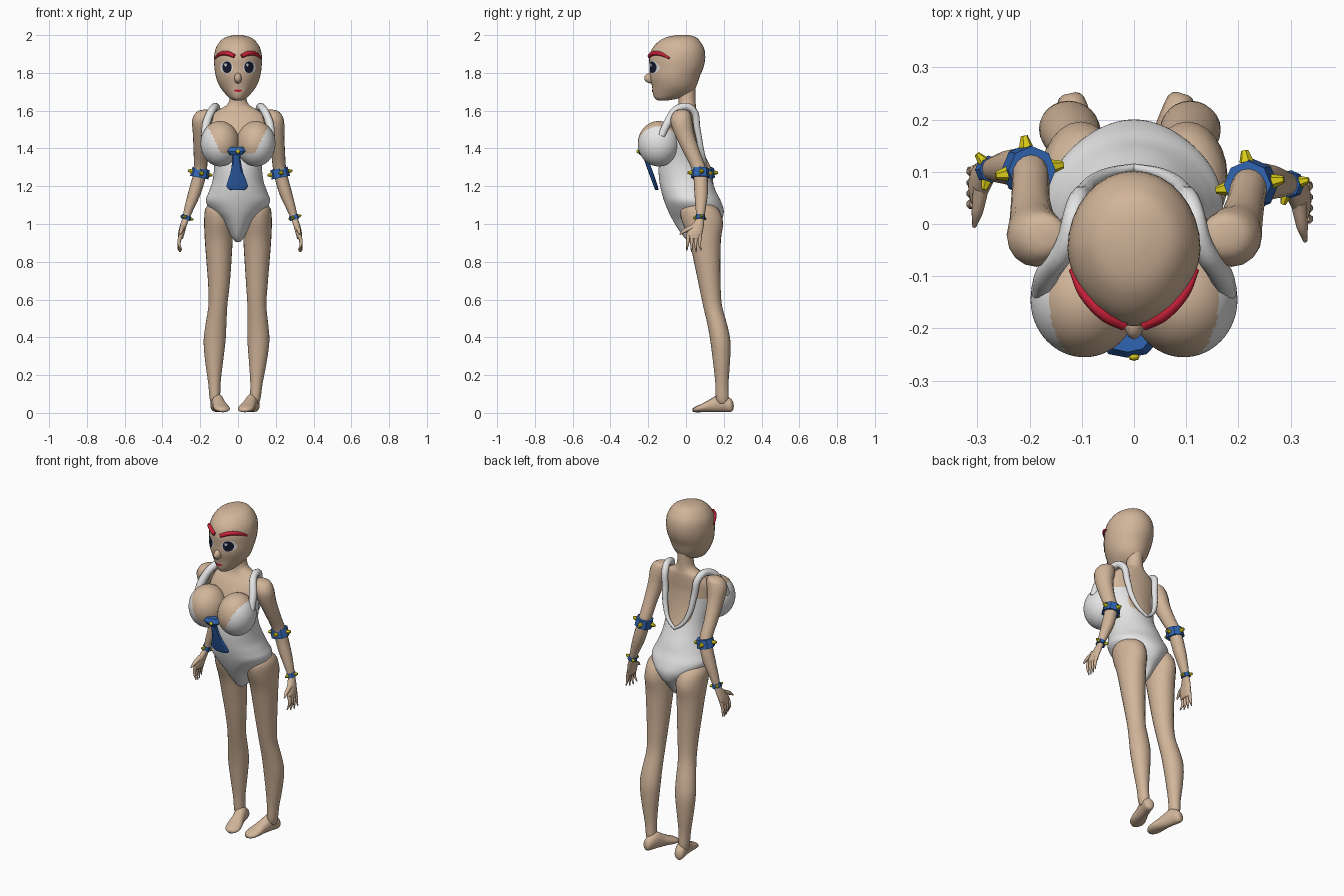
import bpy, bmesh, math
from mathutils import Vector, Matrix
from mathutils.bvhtree import BVHTree

if "Cube" in bpy.data.objects:
    bpy.data.objects.remove(bpy.data.objects["Cube"])


def material(name, rgb):
    m = bpy.data.materials.new(name)
    m.diffuse_color = (*rgb, 1)
    m.use_nodes = True
    m.node_tree.nodes["Principled BSDF"].inputs["Base Color"].default_value = m.diffuse_color
    return m


SKIN = material("skin", (.64, .46, .32))
WHITE = material("white cloth", (.78, .78, .78))
BLUE = material("blue", (.03, .13, .45))
YELLOW = material("yellow", (.72, .62, .01))
RED = material("red", (.58, .015, .04))
NAVY = material("dark navy", (.008, .01, .03))


def finish(name, bm, mats, smooth=True):
    bmesh.ops.recalc_face_normals(bm, faces=bm.faces)
    me = bpy.data.meshes.new(name)
    bm.to_mesh(me)
    bm.free()
    for m in mats:
        me.materials.append(m)
    me.polygons.foreach_set("use_smooth", [smooth] * len(me.polygons))
    ob = bpy.data.objects.new(name, me)
    bpy.context.collection.objects.link(ob)
    return ob


def loft(name, secs, mats, seg=24, sub=3, rule=None, smooth=True, mat=Matrix(), front=1.0):
    """Stack of ellipses (cx, cy, z, rx, ry), smoothly interpolated."""
    secs = [Vector(s) for s in secs]
    rows = []
    for i in range(len(secs) - 1):
        a, b = secs[max(i - 1, 0)], secs[i]
        c, d = secs[i + 1], secs[min(i + 2, len(secs) - 1)]
        for k in range(sub):
            t = k / sub
            rows.append(.5 * (2 * b + (c - a) * t + (2 * a - 5 * b + 4 * c - d) * t * t
                              + (3 * b - a - 3 * c + d) * t ** 3))
    rows.append(secs[-1])
    bm = bmesh.new()
    rings = []
    for cx, cy, z, rx, ry in rows:
        ring = []
        for j in range(seg):
            a = 2 * math.pi * j / seg
            s = math.sin(a)
            s = s if s > 0 else -abs(s) ** front
            ring.append(bm.verts.new(mat @ Vector((cx + rx * math.cos(a), cy + ry * s, z))))
        rings.append(ring)
    for p, q in zip(rings, rings[1:]):
        for j in range(seg):
            bm.faces.new((p[j], p[(j + 1) % seg], q[(j + 1) % seg], q[j]))
    bm.faces.new(rings[0])
    bm.faces.new(rings[-1])
    if rule:
        for f in bm.faces:
            f.material_index = rule(f.calc_center_median())
    return finish(name, bm, mats, smooth)


def ball(name, loc, size, mats, rule=None, u=24, v=16):
    bm = bmesh.new()
    bmesh.ops.create_uvsphere(bm, u_segments=u, v_segments=v, radius=1,
                              matrix=Matrix.Translation(loc) @ Matrix.Diagonal((*size, 1)))
    if rule:
        for f in bm.faces:
            f.material_index = rule(f.calc_center_median())
    return finish(name, bm, mats)


def tube(name, pts, radii, mat):
    cu = bpy.data.curves.new(name, "CURVE")
    cu.dimensions = "3D"
    cu.bevel_depth, cu.bevel_resolution, cu.resolution_u = 1, 2, 5
    cu.use_fill_caps = True
    sp = cu.splines.new("BEZIER")
    sp.bezier_points.add(len(pts) - 1)
    for p, co, r in zip(sp.bezier_points, pts, radii):
        p.co, p.radius = co, r
        p.handle_left_type = p.handle_right_type = "AUTO"
    cu.materials.append(mat)
    ob = bpy.data.objects.new(name, cu)
    bpy.context.collection.objects.link(ob)
    bpy.ops.object.select_all(action="DESELECT")
    ob.select_set(True)
    bpy.context.view_layer.objects.active = ob
    bpy.ops.object.convert(target="MESH")


def suit(c):
    """0 skin, 1 cloth: neckline in front, V opening behind."""
    x = abs(c.x)
    if c.y < 0:
        return int(c.z < min(1.375 + 2 * max(0, x - .09), 1.5))
    return int(c.z < 1.3 + .7 * x or (x > .08 and c.z < 1.48))


# torso with neck: z, front, back, half width
TORSO = [(.905, .02, .09, .012), (.93, -.01, .12, .033), (.97, -.04, .15, .055),
         (1.02, -.07, .188, .09), (1.07, -.095, .2, .14), (1.12, -.115, .185, .17),
         (1.17, -.13, .16, .155), (1.22, -.14, .14, .137), (1.28, -.145, .11, .128),
         (1.34, -.14, .085, .13), (1.42, -.13, .065, .145), (1.5, -.11, .055, .155),
         (1.56, -.08, .055, .145), (1.6, -.05, .055, .11), (1.63, -.04, .052, .06),
         (1.67, -.04, .05, .044), (1.75, -.04, .05, .045)]
loft("torso", [(0, (f + b) / 2, z, w, (b - f) / 2) for z, f, b, w in TORSO],
     [SKIN, WHITE], 80, 6, suit)

# head
HEAD = [(1.655, -.15, -.09, .022), (1.665, -.165, -.04, .042), (1.69, -.175, .025, .068),
        (1.73, -.18, .055, .098), (1.78, -.192, .072, .117), (1.83, -.193, .093, .125),
        (1.88, -.195, .102, .127), (1.93, -.178, .096, .118), (1.97, -.14, .072, .092),
        (1.99, -.1, .05, .062), (2.0, -.05, .015, .02)]
head = loft("head", [(0, (f + b) / 2, z, w, (b - f) / 2) for z, f, b, w in HEAD],
            [SKIN], 32, 3, front=1.2)
ball("nose", (0, -.185, 1.772), (.02, .036, .028), [SKIN], u=12, v=8)
tree = BVHTree.FromPolygons([v.co for v in head.data.vertices],
                            [tuple(p.vertices) for p in head.data.polygons])


def on_face(x, z, off):
    hit = tree.ray_cast(Vector((x, -1, z)), Vector((0, 1, 0)))[0]
    return Vector((x, (hit.y if hit else -.09) - off, z))


def face_plate(name, x, z, rx, rz, off, mat):
    """Thin oval that follows the face."""
    bm = bmesh.new()
    n = 20
    mid = bm.verts.new(on_face(x, z, off))
    rings = [[bm.verts.new(on_face(x + rx * k * math.cos(2 * math.pi * j / n),
                                   z + rz * k * math.sin(2 * math.pi * j / n), off))
              for j in range(n)] for k in (.5, 1)]
    for j in range(n):
        i = (j + 1) % n
        bm.faces.new((mid, rings[0][j], rings[0][i]))
        bm.faces.new((rings[0][j], rings[1][j], rings[1][i], rings[0][i]))
    finish(name, bm, [mat])


def band(name, loc, r, h, tilt, studs, size):
    """Faceted cuff with stubby studs."""
    base = Matrix.Translation(loc) @ Matrix.Rotation(tilt, 4, "Y")
    bm = bmesh.new()
    bmesh.ops.create_cone(bm, cap_ends=True, segments=8, radius1=r, radius2=r * .92,
                          depth=h, matrix=base)
    finish(name, bm, [BLUE], False)
    bm = bmesh.new()
    for k in range(studs):
        bmesh.ops.create_cone(bm, cap_ends=True, segments=6, radius1=size, radius2=size * .5,
                              depth=size * 1.6,
                              matrix=base @ Matrix.Rotation(2 * math.pi * (k + .1) / studs, 4, "Z")
                              @ Matrix.Translation((r + size * .4, 0, 0))
                              @ Matrix.Rotation(math.pi / 2, 4, "Y"))
    finish(name + "_studs", bm, [YELLOW], False)


ARM = [(.165, -.02, 1.605, .02, .02), (.175, -.022, 1.593, .045, .042), (.187, -.025, 1.55, .056, .057),
       (.2, -.01, 1.48, .045, .052), (.212, .03, 1.38, .037, .044), (.222, .072, 1.28, .035, .038),
       (.25, .08, 1.17, .035, .036), (.278, .078, 1.09, .027, .028), (.298, .075, 1.03, .019, .022),
       (.312, .06, .99, .018, .034), (.322, .045, .95, .017, .042), (.326, .042, .92, .012, .036)]
LEG = [(.09, .06, 1.12, .05, .05), (.098, .07, 1.08, .075, .1), (.102, .088, 1.01, .077, .108),
       (.102, .1, .92, .074, .085), (.101, .112, .8, .066, .07), (.1, .125, .68, .057, .058),
       (.1, .14, .57, .05, .05), (.105, .165, .47, .055, .052), (.108, .182, .38, .058, .053),
       (.105, .188, .27, .047, .045), (.098, .19, .16, .033, .035), (.092, .192, .08, .028, .034),
       (.09, .195, .05, .02, .025)]
FOOT = [(0, .035, -.012, .012, .015), (0, .04, 0, .026, .034), (0, .055, .05, .032, .05),
        (0, .042, .1, .035, .038), (0, .028, .15, .043, .024), (0, .02, .185, .038, .017),
        (0, .015, .205, .018, .01)]

for side, s in (("left", -1), ("right", 1)):
    left = s < 0

    def arm_pt(x, y, z):
        t = min(max((1.55 - z) / .27, 0), 1) if left else 0
        return s * (x - .022 * t), y + .028 * t, z

    def leg_x(x, z):
        return s * (x + (.03 * max(0, .7 - z) / .6 if left else 0))

    # limbs
    loft(side + "_arm", [(*arm_pt(*p[:3]), *p[3:]) for p in ARM], [SKIN], 16)
    loft(side + "_leg", [(leg_x(p[0], p[2]), *p[1:]) for p in LEG], [SKIN], 24)
    foot = (Matrix.Translation((leg_x(.09, .08), .238, 0))
            @ Matrix.Rotation(.22 if left else -.3, 4, "Z") @ Matrix.Rotation(math.pi / 2, 4, "X"))
    loft(side + "_foot", FOOT, [SKIN], 16, mat=foot)

    # fingers and thumb
    for k in range(4):
        y = .012 + .021 * k
        tube(f"{side}_finger_{k}", [arm_pt(.326, y, .94), arm_pt(.334, y - .003, .9),
                                    arm_pt(.32 + .006 * k, y - .008 + .004 * k, .86 - .008 * (k in (1, 2)))],
             [.011, .009, .003], SKIN)
    tube(side + "_thumb", [arm_pt(.315, .04, .985), arm_pt(.322, -.005, .965), arm_pt(.328, -.033, .945)],
         [.015, .011, .004], SKIN)

    # studded cuffs
    band(side + "_elbow_cuff", arm_pt(.222, .075, 1.27), .05, .05, -s * .2, 4, .014)
    band(side + "_wrist_cuff", arm_pt(.297, .076, 1.035), .027, .024, -s * .3, 3, .011)

    # bust and shoulder strap
    ball(side + "_bust", (s * .095, -.145, 1.425), (.103, .11, .12), [SKIN, WHITE],
         lambda c: int(c.z < 1.375 + 2 * max(0, abs(c.x) - .09)), 64, 48)
    strap = [(.178, -.13, 1.465), (.165, -.095, 1.54), (.13, -.04, 1.612), (.112, .03, 1.61),
             (.095, .06, 1.5), (.078, .08, 1.4), (.045, .098, 1.335), (0, .108, 1.3)]
    tube(side + "_strap", [(s * x, y, z) for x, y, z in strap],
         [.02, .023, .021, .02, .018, .015, .011, .008], WHITE)

    # eye and eyebrow
    face_plate(side + "_eye_white", s * .06, 1.83, .034, .033, .003, WHITE)
    face_plate(side + "_iris", s * .058, 1.83, .025, .031, .005, NAVY)
    face_plate(side + "_eye_glint", s * .058 - .008, 1.842, .007, .008, .007, WHITE)
    tube(side + "_eyebrow", [on_face(s * x, z, .003) for x, z in
                             ((.018, 1.888), (.055, 1.903), (.095, 1.9), (.12, 1.877))],
         [.011, .013, .011, .005], RED)

# mouth
face_plate("mouth", 0, 1.706, .022, .007, .003, RED)

# neck tie with knot and pin
loft("tie", [(-.008, -.222, 1.385, .02, .014), (-.008, -.21, 1.34, .022, .012),
             (-.006, -.185, 1.27, .034, .012), (-.004, -.16, 1.2, .058, .011),
             (-.004, -.155, 1.18, .035, .008)], [BLUE], 8, 2, smooth=False)
loft("tie_knot", [(-.012, -.225, 1.365, .03, .02), (-.012, -.232, 1.385, .052, .024),
                  (-.012, -.225, 1.408, .04, .02)], [BLUE], 8, 1, smooth=False)
ball("tie_pin", (0, -.254, 1.384), (.011, .008, .011), [YELLOW], u=8, v=6)
